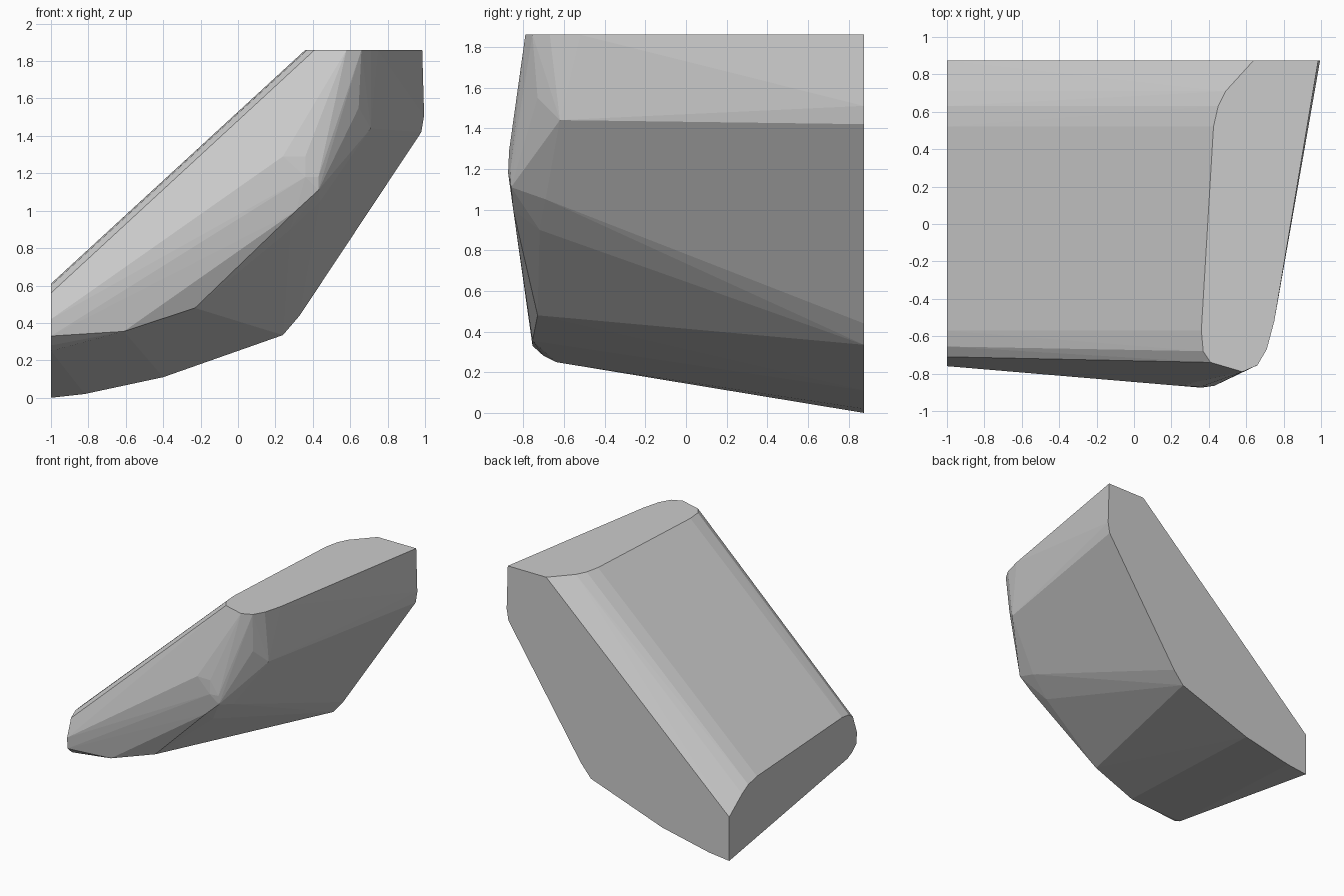
import bpy, bmesh, math

# Sloping boulder-like wedge: convex skin stretched over its outlines
# Flat rear outline (x, z)
rear = [(-1, 0.0), (-0.82, 0.02), (-0.4, 0.11), (0.24, 0.335), (0.33, 0.44),
        (0.98, 1.42), (0.995, 1.51), (0.985, 1.86), (0.64, 1.86), (-1, 0.355)]
# Flat left outline (y, z)
left = [(0.71, 0.48), (0.63, 0.525), (0.52, 0.55), (-0.57, 0.61), (-0.655, 0.60),
        (-0.71, 0.56), (-0.76, 0.42), (-0.755, 0.33), (-0.70, 0.28), (-0.64, 0.25)]
# Flat top outline (x, y)
top = [(0.49, 0.71), (0.45, 0.63), (0.425, 0.52), (0.36, -0.57), (0.37, -0.68),
       (0.41, -0.74), (0.58, -0.79), (0.66, -0.755), (0.71, -0.67), (0.75, -0.52)]
# Rounded front nose and lower corner
nose = [(0.24, -0.865, 1.29), (0.36, -0.87, 1.29), (0.36, -0.875, 1.18),
        (0.43, -0.865, 1.18), (0.43, -0.86, 1.11), (0.31, -0.85, 1.0),
        (0.645, -0.73, 1.55), (0.71, -0.62, 1.44), (0.55, -0.62, 1.2),
        (0.44, -0.69, 1.05), (0.28, -0.72, 0.9), (0.0, -0.71, 0.69),
        (-0.10, -0.64, 0.57), (-0.23, -0.73, 0.48), (-0.61, -0.755, 0.355)]

points = [(x, 0.875, z) for x, z in rear]
points += [(-1, y, z) for y, z in left]
points += [(x, y, 1.86) for x, y in top]
points += nose

bm = bmesh.new()
for p in points:
    bm.verts.new(p)
bmesh.ops.convex_hull(bm, input=bm.verts[:])
loose = [v for v in bm.verts if not v.link_faces]
bmesh.ops.delete(bm, geom=loose, context='VERTS')
# Merge coplanar triangles into clean flat faces
bmesh.ops.dissolve_limit(bm, angle_limit=math.radians(0.5),
                         verts=bm.verts[:], edges=bm.edges[:])
bmesh.ops.recalc_face_normals(bm, faces=bm.faces[:])

mesh = bpy.data.meshes.new("rock_wedge")
bm.to_mesh(mesh)
bm.free()
stone = bpy.data.materials.new("stone_grey")
stone.diffuse_color = (0.6, 0.6, 0.6, 1)
mesh.materials.append(stone)
bpy.context.collection.objects.link(bpy.data.objects.new("rock_wedge", mesh))
